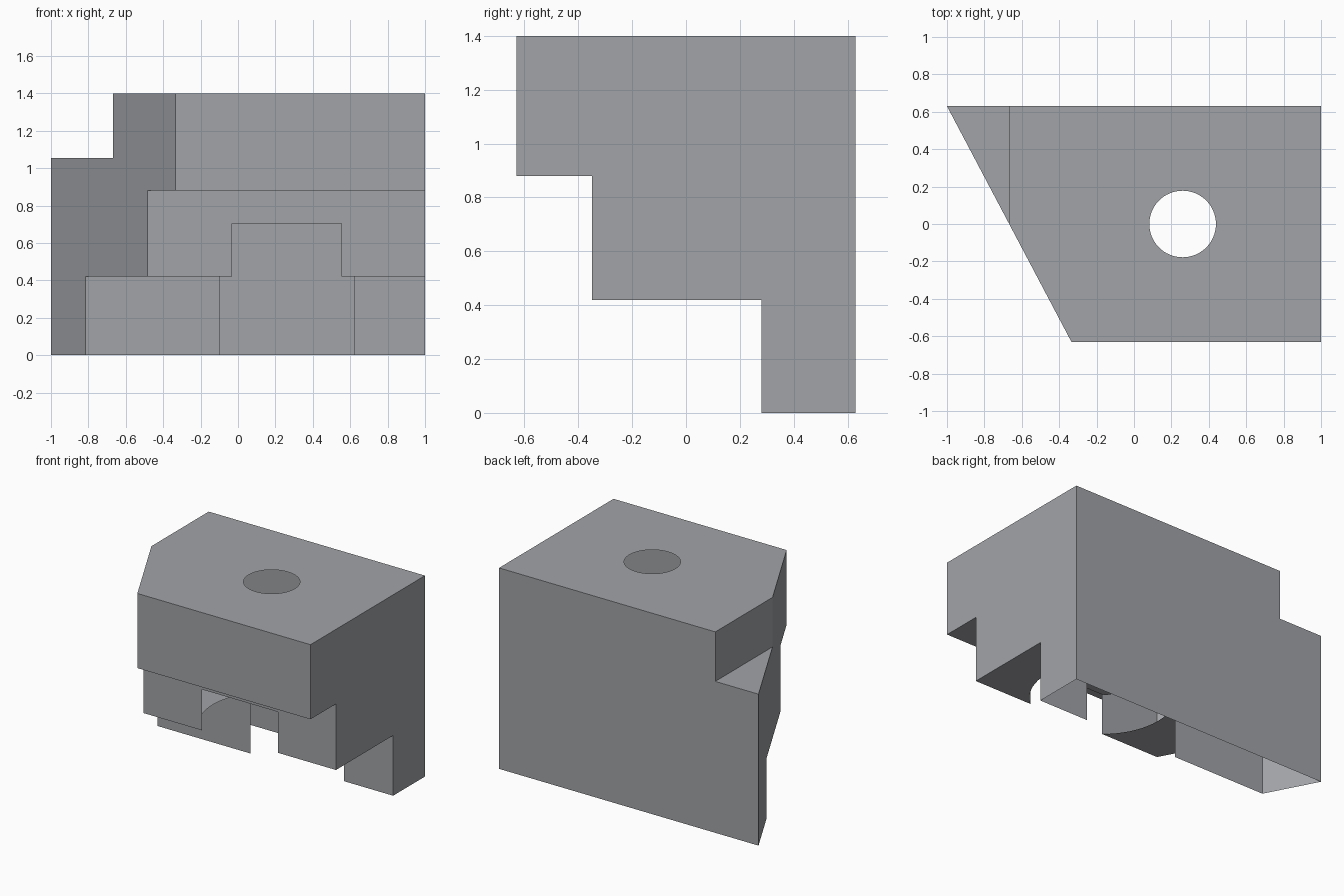
import bpy
import bmesh
from math import hypot

if "Cube" in bpy.data.objects:
    bpy.data.objects.remove(bpy.data.objects["Cube"], do_unlink=True)

DEPTH, HEIGHT = 0.63, 1.4
BORE_X, BORE_R, RECESS_R, RECESS_TOP = 0.26, 0.178, 0.456, 0.705

grey = bpy.data.materials.new("plain grey")
grey.use_nodes = True
colour = (0.36, 0.37, 0.39, 1)
grey.diffuse_color = colour
grey.node_tree.nodes["Principled BSDF"].inputs["Base Color"].default_value = colour


def make_object(name, bm):
    bmesh.ops.recalc_face_normals(bm, faces=bm.faces)
    mesh = bpy.data.meshes.new(name)
    bm.to_mesh(mesh)
    bm.free()
    mesh.materials.append(grey)
    obj = bpy.data.objects.new(name, mesh)
    bpy.context.collection.objects.link(obj)
    return obj


def cylinder_cutter(name, radius, bottom, top):
    bm = bmesh.new()
    bmesh.ops.create_cone(bm, cap_ends=True, segments=64, radius1=radius,
                          radius2=radius, depth=top - bottom)
    bmesh.ops.translate(bm, verts=bm.verts, vec=(BORE_X, 0, (bottom + top) / 2))
    return make_object(name, bm)


def box_cutter(name, low, high):
    bm = bmesh.new()
    bmesh.ops.create_cube(bm, size=1)
    for v in bm.verts:
        v.co = [a + (c + 0.5) * (b - a) for a, b, c in zip(low, high, v.co)]
    return make_object(name, bm)


# Stepped bracket: side profile swept from the right end to the slanted end
profile = [(DEPTH, 0), (DEPTH, HEIGHT), (-DEPTH, HEIGHT), (-DEPTH, 0.88),
           (-0.35, 0.88), (-0.35, 0.42), (0.28, 0.42), (0.28, 0)]
bm = bmesh.new()
straight = [bm.verts.new((1, y, z)) for y, z in profile]
slanted = [bm.verts.new((-1 + (DEPTH - y) * 0.528, y, z)) for y, z in profile]
bm.faces.new(straight)
bm.faces.new(slanted)
for i in range(len(profile)):
    j = (i + 1) % len(profile)
    bm.faces.new((straight[i], straight[j], slanted[j], slanted[i]))
bracket = make_object("stepped_bracket", bm)

# Corner notch, wide lower recess and narrow bore
cutters = [
    box_cutter("notch_cutter", (-2, -1, 1.055), (-0.667, 1, 2)),
    cylinder_cutter("recess_cutter", RECESS_R, -0.5, RECESS_TOP),
    cylinder_cutter("bore_cutter", BORE_R, 0.5, 2),
]
for cutter in cutters:
    mod = bracket.modifiers.new(cutter.name, "BOOLEAN")
    mod.operation = "DIFFERENCE"
    mod.solver = "EXACT"
    mod.object = cutter
bpy.context.view_layer.update()
graph = bpy.context.evaluated_depsgraph_get()
result = bpy.data.meshes.new_from_object(bracket.evaluated_get(graph))
bracket.modifiers.clear()
bracket.data = result
for cutter in cutters:
    bpy.data.objects.remove(cutter, do_unlink=True)


# Open shell: leave out the round walls and the underside of the leg
def on_round_wall(face):
    radii = [hypot(v.co.x - BORE_X, v.co.y) for v in face.verts]
    return abs(face.normal.z) < 0.1 and any(
        all(abs(r - size) < 0.003 for r in radii) for size in (BORE_R, RECESS_R))


bm = bmesh.new()
bm.from_mesh(result)
bm.normal_update()
open_faces = [f for f in bm.faces
              if on_round_wall(f) or all(v.co.z < 0.001 for v in f.verts)]
bmesh.ops.delete(bm, geom=open_faces, context="FACES")
bm.to_mesh(result)
bm.free()
